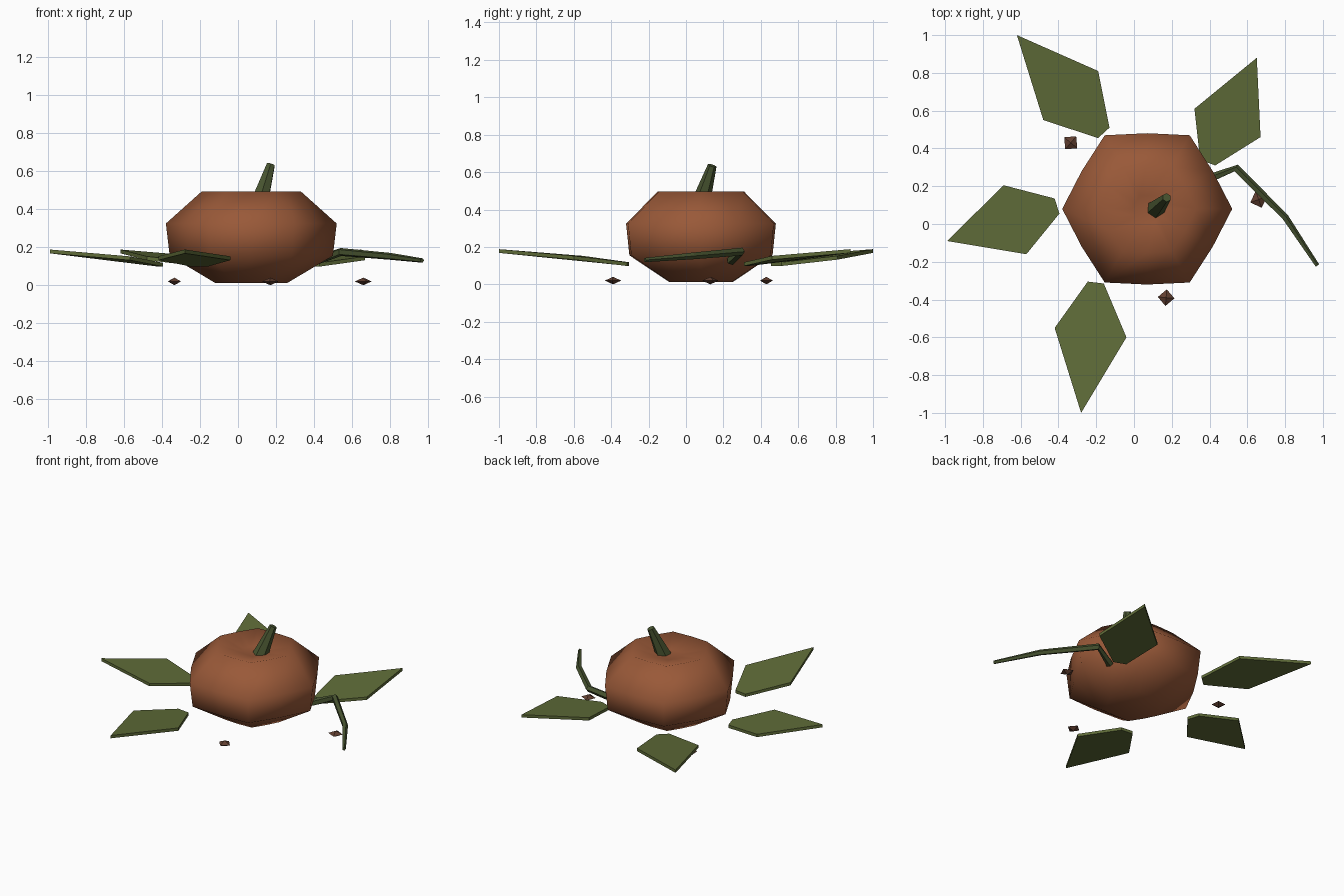
import bpy, math
from mathutils import Vector

if "Cube" in bpy.data.objects:
    bpy.data.objects.remove(bpy.data.objects["Cube"])


def material(name, rgb):
    m = bpy.data.materials.new(name)
    m.diffuse_color = (*rgb, 1)
    m.use_nodes = True
    m.node_tree.nodes["Principled BSDF"].inputs["Base Color"].default_value = m.diffuse_color
    return m


ORANGE = material("pumpkin_skin", (0.32, 0.10, 0.04))
LEAF = material("leaf_green", (0.115, 0.15, 0.04))
STEM = material("stem_green", (0.065, 0.09, 0.03))
SOIL = material("soil", (0.12, 0.05, 0.03))


def make(name, verts, faces, mat, smooth=False):
    me = bpy.data.meshes.new(name)
    me.from_pydata([tuple(v) for v in verts], [], faces)
    me.materials.append(mat)
    me.polygons.foreach_set("use_smooth", [smooth] * len(me.polygons))
    ob = bpy.data.objects.new(name, me)
    bpy.context.collection.objects.link(ob)
    return ob


def skin(rings):
    """Join equal rings of points into a capped tube."""
    n = len(rings[0])
    verts = [v for r in rings for v in r]
    faces = [(k * n + i, k * n + (i + 1) % n, (k + 1) * n + (i + 1) % n, (k + 1) * n + i)
             for k in range(len(rings) - 1) for i in range(n)]
    faces.append(tuple(reversed(range(n))))
    faces.append(tuple(range(len(verts) - n, len(verts))))
    return verts, faces


def tube(name, path, radii, sides, mat):
    pts = [Vector(p) for p in path]
    rings = []
    for i, p in enumerate(pts):
        d = (pts[min(i + 1, len(pts) - 1)] - pts[max(i - 1, 0)]).normalized()
        ref = Vector((0, 0, 1)) if abs(d.z) < 0.8 else Vector((1, 0, 0))
        u = ref.cross(d).normalized()
        w = d.cross(u)
        rings.append([p + radii[i] * (math.cos(a) * u + math.sin(a) * w)
                      for a in (2 * math.pi * k / sides for k in range(sides))])
    return make(name, *skin(rings), mat)


# Ribbed body: 12 segments with alternating radius, dimpled top
profile = [(0.19, 0.012), (0.43, 0.155), (0.45, 0.325), (0.26, 0.495), (0.08, 0.455)]
rings = []
for r, z in profile:
    rings.append([(0.07 + r * (0.89 if k % 2 else 1) * math.cos(k * math.pi / 6),
                   0.08 + r * (0.89 if k % 2 else 1) * math.sin(k * math.pi / 6), z)
                  for k in range(12)])
make("pumpkin_body", *skin(rings), ORANGE, True)

# Leaning stem
tube("stem", [(0.115, 0.08, 0.44), (0.173, 0.14, 0.635)], [0.05, 0.024], 6, STEM)

# Vine bending around to the front
tube("vine", [(0.40, 0.24, 0.125), (0.54, 0.295, 0.175), (0.80, 0.035, 0.152), (0.97, -0.22, 0.13)],
     [0.024, 0.022, 0.019, 0.012], 5, STEM)

# Leaves: tip, side, base, base, side (counter-clockwise from above)
leaves = [
    [(-0.62, 1.0), (-0.48, 0.55), (-0.19, 0.455), (-0.13, 0.51), (-0.19, 0.81)],
    [(0.65, 0.88), (0.32, 0.61), (0.35, 0.34), (0.43, 0.31), (0.67, 0.46)],
    [(-0.99, -0.09), (-0.57, -0.16), (-0.395, 0.055), (-0.42, 0.135), (-0.69, 0.205)],
    [(-0.28, -1.0), (-0.04, -0.60), (-0.16, -0.315), (-0.245, -0.305), (-0.42, -0.55)],
]
heights = [0.168, 0.132, 0.098, 0.098, 0.132]
for i, outline in enumerate(leaves):
    low = [(x, y, z) for (x, y), z in zip(outline, heights)]
    high = [(x, y, z + 0.02) for x, y, z in low]
    make(f"leaf_{i + 1}", *skin([low, high]), LEAF)

# Small octahedral clods of soil
for i, (x, y, r, turn) in enumerate([(-0.335, 0.43, 0.045, 50), (0.17, -0.39, 0.044, 85),
                                     (0.66, 0.13, 0.047, 20)]):
    ring = [(x + r * math.cos(math.radians(turn + 90 * k)),
             y + r * math.sin(math.radians(turn + 90 * k)), 0.02) for k in range(4)]
    faces = [(k, (k + 1) % 4, 4) for k in range(4)] + [((k + 1) % 4, k, 5) for k in range(4)]
    make(f"soil_clod_{i + 1}", ring + [(x, y, 0.04), (x, y, 0)], faces, SOIL)
